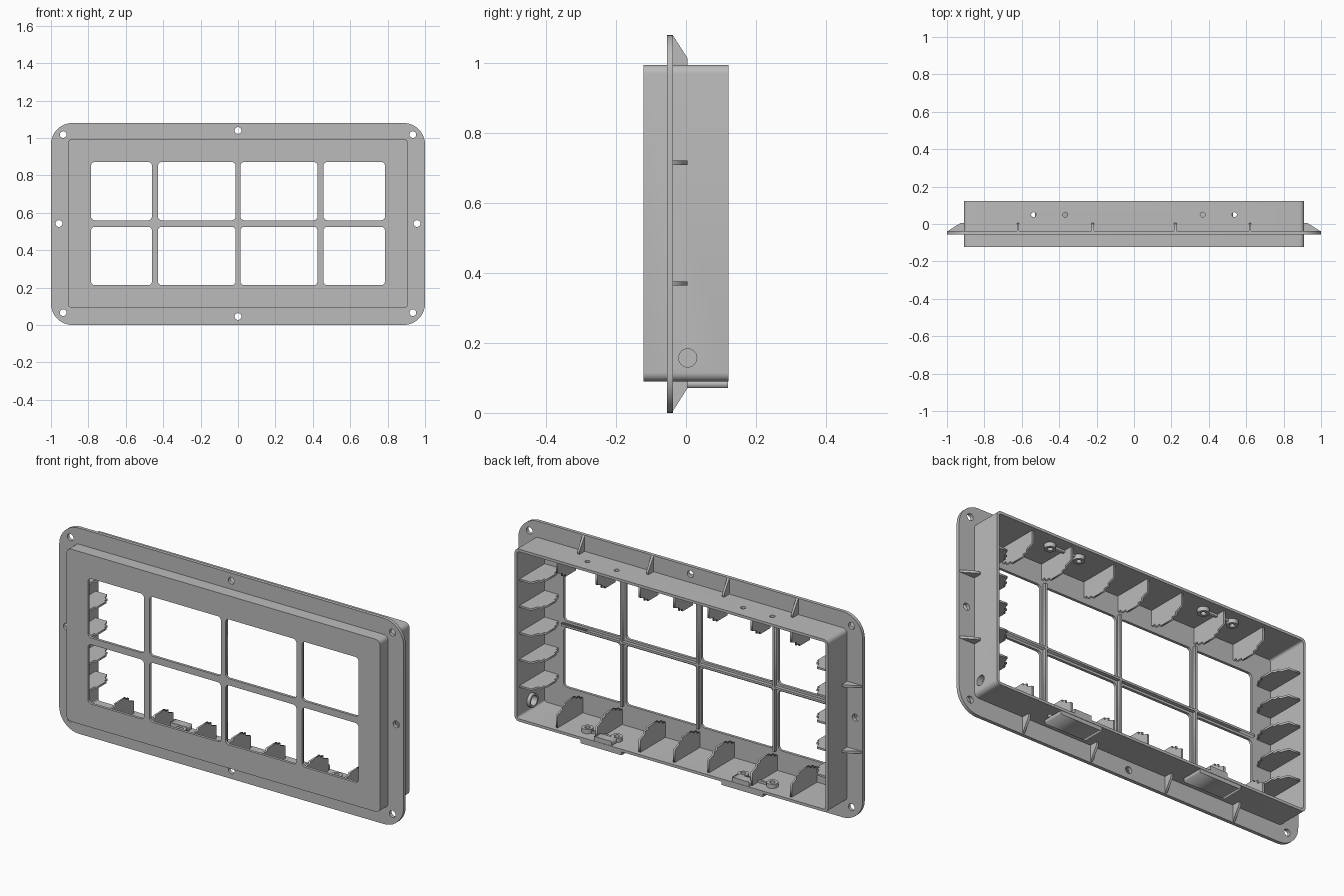
import bpy, bmesh, math
from mathutils import Matrix, Vector

cube = bpy.data.objects.get("Cube")
if cube:
    bpy.data.objects.remove(cube, do_unlink=True)

grey = bpy.data.materials.new("plain grey")
grey.use_nodes = True
colour = (0.5, 0.5, 0.5, 1)
grey.diffuse_color = colour
grey.node_tree.nodes["Principled BSDF"].inputs["Base Color"].default_value = colour

X, Y, Z = Vector((1, 0, 0)), Vector((0, 1, 0)), Vector((0, 0, 1))
HALF_W, LOW, HIGH, HALF_D = 0.91, 0.09, 0.995, 0.122
MID, WALL = (LOW + HIGH) / 2, 0.014
FLANGE_Y = -0.046


def rounded(x0, x1, y0, y1, r, steps=6):
    """Outline of a rectangle with rounded corners."""
    pts = []
    corners = ((x1 - r, y1 - r), (x0 + r, y1 - r), (x0 + r, y0 + r), (x1 - r, y0 + r))
    for k, (cx, cy) in enumerate(corners):
        for i in range(steps + 1):
            a = (k + i / steps) * math.pi / 2
            pts.append((cx + r * math.cos(a), cy + r * math.sin(a)))
    return pts


def circle(cx, cy, r, n=24):
    return [(cx + r * math.cos(math.tau * i / n), cy + r * math.sin(math.tau * i / n))
            for i in range(n)]


def plate(name, loops, thick, origin, u, v):
    """Filled outline with holes, extruded around a plane spanned by u and v."""
    curve = bpy.data.curves.new(name, "CURVE")
    curve.dimensions, curve.fill_mode, curve.extrude = "2D", "BOTH", thick / 2
    for loop in loops:
        spline = curve.splines.new("POLY")
        spline.points.add(len(loop) - 1)
        for p, (a, b) in zip(spline.points, loop):
            p.co = (a, b, 0, 1)
        spline.use_cyclic_u = True
    temp = bpy.data.objects.new(name, curve)
    bpy.context.collection.objects.link(temp)
    graph = bpy.context.evaluated_depsgraph_get()
    mesh = bpy.data.meshes.new_from_object(temp.evaluated_get(graph))
    bpy.data.objects.remove(temp, do_unlink=True)
    w = u.cross(v)
    frame = Matrix((u, v, w)).transposed().to_4x4()
    frame.translation = Vector(origin)
    bm = bmesh.new()
    bm.from_mesh(mesh)
    bm.transform(frame)
    bmesh.ops.remove_doubles(bm, verts=bm.verts, dist=1e-5)
    bmesh.ops.recalc_face_normals(bm, faces=bm.faces)
    bm.to_mesh(mesh)
    bm.free()
    mesh.materials.clear()
    mesh.materials.append(grey)
    obj = bpy.data.objects.new(name, mesh)
    bpy.context.collection.objects.link(obj)
    return obj


def upright(name, loops, y0, y1):
    """Plate parallel to the front."""
    return plate(name, loops, y1 - y0, (0, (y0 + y1) / 2, 0), X, Z)


def block(name, x0, x1, y0, y1, z0, z1):
    loop = [(x0, z0), (x1, z0), (x1, z1), (x0, z1)]
    return upright(name, [loop], y0, y1)


def smooth(obj):
    bpy.ops.object.select_all(action="DESELECT")
    obj.select_set(True)
    bpy.context.view_layer.objects.active = obj
    bpy.ops.object.shade_smooth_by_angle(angle=math.radians(30))


def box_outline(inset, r):
    return rounded(-HALF_W + inset, HALF_W - inset, LOW + inset, HIGH - inset, r)


# Mounting flange with eight screw holes
holes = [(0, 0.045), (0, 1.04), (-0.957, MID), (0.957, MID)]
holes += [(sx * 0.935, z) for sx in (-1, 1) for z in (0.066, 1.018)]
flange = upright("flange", [rounded(-1, 1, 0, 1.08, 0.115, 10), box_outline(0.006, 0.02)]
                 + [circle(x, z, 0.018) for x, z in holes], -0.055, -0.037)
smooth(flange)

# Front panel with eight windows
columns = [(-0.786, -0.46), (-0.428, -0.013), (0.013, 0.425), (0.457, 0.786)]
rows = [(0.213, 0.525), (0.56, 0.871)]
windows = [rounded(a, b, c, d, 0.02) for a, b in columns for c, d in rows]
smooth(upright("front_panel", [box_outline(0, 0.025)] + windows, -HALF_D, -0.108))

# Stiffening ribs behind the window bars
for x in (-0.444, 0, 0.441):
    block("bar_rib", x - 0.006, x + 0.006, -0.11, -0.09, 0.205, 0.88)
block("bar_rib", -0.79, 0.79, -0.11, -0.09, 0.537, 0.548)

# Side walls, with screw holes above and below and a cable hole on the left
walls = upright("box_walls", [box_outline(0, 0.025), box_outline(WALL, 0.012)], -0.109, HALF_D)
screw_x = [-0.537, -0.367, 0.367, 0.537]
cutters = [plate("cutter", [circle(x, 0.05, 0.013)], 2, (0, 0, MID), X, Y) for x in screw_x]
cutters.append(plate("cutter", [circle(0.005, 0.157, 0.026)], 0.1, (HALF_W, 0, 0), Y, Z))
for cutter in cutters:
    cutter.hide_render = True
    mod = walls.modifiers.new("hole", "BOOLEAN")
    mod.operation, mod.solver, mod.object = "DIFFERENCE", "EXACT", cutter
    bpy.context.view_layer.objects.active = walls
    bpy.ops.object.modifier_apply(modifier=mod.name)
    bpy.data.objects.remove(cutter, do_unlink=True)
smooth(walls)
smooth(plate("cable_boss", [circle(0.005, 0.157, 0.036), circle(0.005, 0.157, 0.026)],
             0.02, (HALF_W - WALL - 0.008, 0, 0), Y, Z))

# Stepped support ribs inside all four walls
rib = [(-0.11, 0), (-0.11, 0.085), (-0.085, 0.085), (-0.085, 0.1), (-0.05, 0.1), (-0.05, 0.112),
       (0.035, 0.112), (0.035, 0.1), (0.06, 0.1), (0.06, 0.085), (0.1, 0.07), (0.1, 0)]
for x in (-0.68, -0.45, -0.2, 0, 0.2, 0.45, 0.68):
    plate("floor_rib", [rib], 0.01, (x, 0, LOW + 0.01), Y, Z)
    plate("ceiling_rib", [rib], 0.01, (x, 0, HIGH - 0.01), Y, -Z)
for i in range(-2, 3):
    for s in (-1, 1):
        plate("side_rib", [rib], 0.01, (s * (HALF_W - 0.01), 0, MID + i * 0.14), Y, -s * X)

# Triangular gussets behind the flange
gusset = [(-0.04, -0.008), (0.005, -0.008), (0.005, 0.018), (-0.037, 0.084), (-0.04, 0.084)]
for s in (-1, 1):
    for x in (0.22, 0.62):
        plate("top_gusset", [gusset], 0.012, (s * x, 0, HIGH), Y, Z)
        plate("bottom_gusset", [gusset], 0.012, (s * x, 0, LOW), Y, -Z)
    for z in (0.37, 0.715):
        plate("side_gusset", [gusset], 0.012, (s * HALF_W, 0, z), Y, s * X)

# Screw bosses with a link bar between each pair
for z, d in ((LOW + WALL, 1), (HIGH - WALL, -1)):
    for x in screw_x:
        smooth(plate("screw_boss", [circle(x, 0.05, 0.028), circle(x, 0.05, 0.013)],
                     0.024, (0, 0, z + d * 0.01), X, Y))
    for s in (-1, 1):
        z0, z1 = sorted((z - d * 0.002, z + d * 0.012))
        block("boss_link", s * 0.452 - 0.06, s * 0.452 + 0.06, 0.044, 0.056, z0, z1)

# Catches on the floor with pads underneath
for s in (-1, 1):
    block("catch", s * 0.4 - 0.05, s * 0.4 + 0.05, 0.075, 0.12, LOW + 0.01, 0.128)
    block("catch_pad", s * 0.41 - 0.12, s * 0.41 + 0.12, 0.005, 0.12, 0.071, LOW + 0.004)
